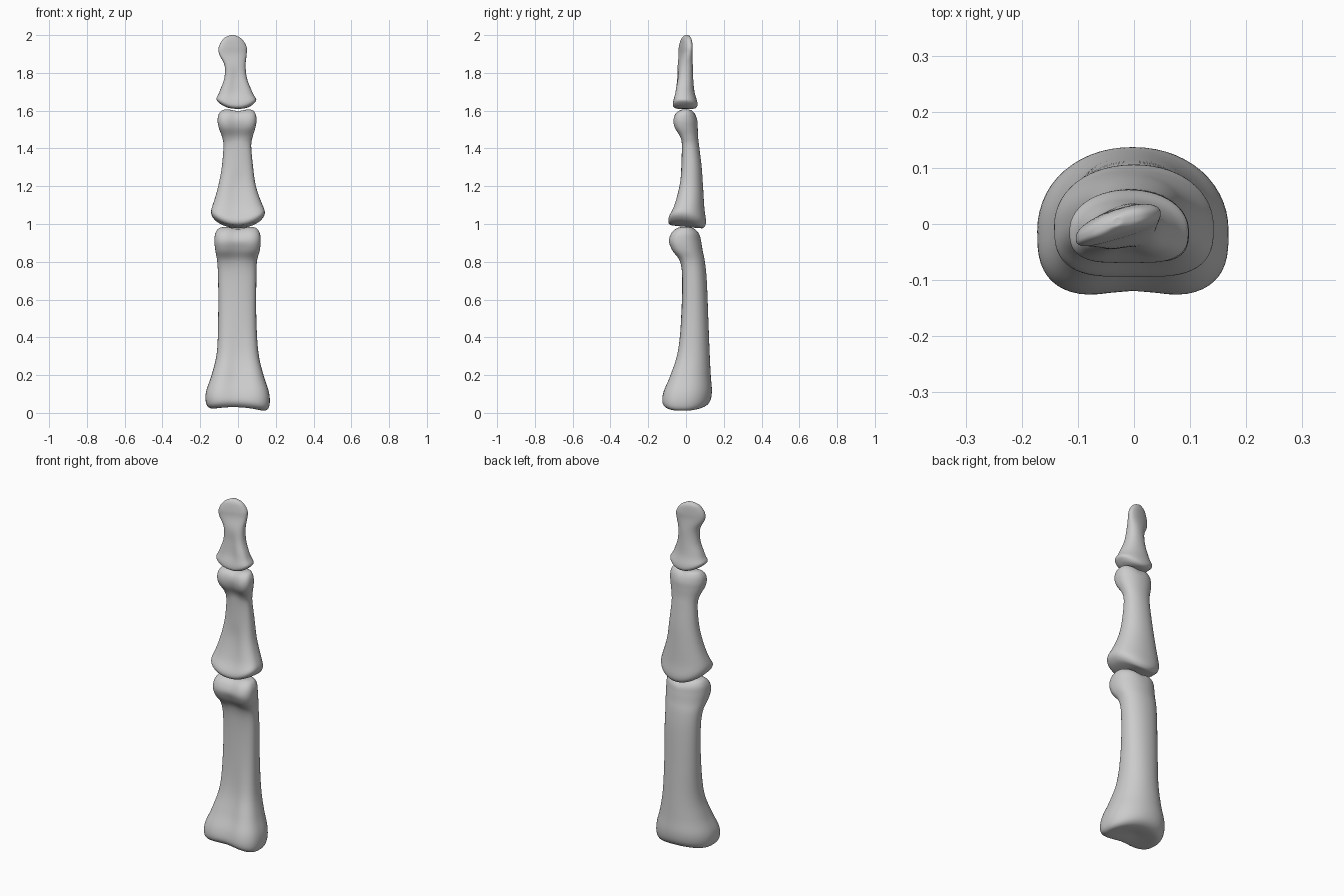
import bpy, bmesh, math

SEGMENTS = 56
STEPS = 5

if "Cube" in bpy.data.objects:
    bpy.data.objects.remove(bpy.data.objects["Cube"])

bone_grey = bpy.data.materials.new("bone_grey")
bone_grey.use_nodes = True
colour = (0.6, 0.6, 0.6, 1)
bone_grey.diffuse_color = colour
bone_grey.node_tree.nodes["Principled BSDF"].inputs["Base Color"].default_value = colour


def spline(keys):
    """Catmull-Rom interpolation through the section keys."""
    out = []
    last = len(keys) - 1
    for i in range(last):
        a, b, c, d = (keys[min(max(i + k, 0), last)] for k in (-1, 0, 1, 2))
        for s in range(STEPS):
            t = s / STEPS
            out.append([q + t / 2 * (r - p + t * (2 * p - 5 * q + 4 * r - w
                        + t * (3 * (q - r) + w - p)))
                        for p, q, r, w in zip(a, b, c, d)])
    return out + [list(keys[last])]


def signed_power(v, n):
    return math.copysign(abs(v) ** (2 / n), v)


def section(key):
    """Ring with a round back and a flatter, grooved palm side."""
    z, left, right, front, back, groove = key
    half = (right - left) / 2
    mid = (right + left) / 2
    waist = front + (back - front) * 0.45
    ring = []
    for i in range(SEGMENTS):
        angle = math.tau * i / SEGMENTS
        c, s = math.cos(angle), math.sin(angle)
        n = 2.1 if s > 0 else 3.0
        u = signed_power(c, n)
        depth = back - waist if s > 0 else waist - front
        y = waist + depth * signed_power(s, n)
        if s < 0:
            y += groove * math.exp(-(u / 0.45) ** 2) * -s
        ring.append((mid + half * u, y, z))
    return ring


def make_bone(name, keys, reshape):
    bm = bmesh.new()
    rings = [[bm.verts.new(reshape(*p)) for p in section(k)] for k in spline(keys)]
    for low, high in zip(rings, rings[1:]):
        for i in range(SEGMENTS):
            j = (i + 1) % SEGMENTS
            bm.faces.new((low[i], low[j], high[j], high[i]))
    bm.faces.new(rings[0][::-1])
    bm.faces.new(rings[-1])
    bmesh.ops.recalc_face_normals(bm, faces=bm.faces)
    for face in bm.faces:
        face.smooth = True
    mesh = bpy.data.meshes.new(name)
    bm.to_mesh(mesh)
    bm.free()
    mesh.materials.append(bone_grey)
    bpy.context.collection.objects.link(bpy.data.objects.new(name, mesh))


def fade(z, start, end):
    """One at start, zero from end onward."""
    t = min(max((z - end) / (start - end), 0), 1)
    return t * t * (3 - 2 * t)


# Lowest bone: hollow socket below, hinge-shaped head above
def shape_lower(x, y, z):
    base = fade(z, 0.02, 0.2)
    head = fade(z, 0.98, 0.88)
    z += base * (0.015 - 0.8 * x * x - 0.04 * x)
    z -= head * 0.012 * math.exp(-(x / 0.04) ** 2)
    return x, y, z


# Middle bone: ridged base that fits the hinge below
def shape_middle(x, y, z):
    z += fade(z, 0.98, 1.15) * (2.2 * x * x - 0.1 * y)
    z -= fade(z, 1.6, 1.52) * 0.01 * math.exp(-(x / 0.035) ** 2)
    return x, y, z


# Tip bone: ridged base and a twisted flat tip
def shape_tip(x, y, z):
    z += fade(z, 1.61, 1.7) * 2.2 * x * x
    y += fade(z, 1.95, 1.7) * 0.3 * (x + 0.03)
    return x, y, z


# Section keys: height, left, right, front, back, groove depth
make_bone("lower_finger_bone", [
    (.02, -.01, .01, -.01, .01, 0),
    (.015, -.1, .1, -.07, .06, 0),
    (.02, -.145, .145, -.11, .1, .01),
    (.05, -.168, .166, -.134, .128, .015),
    (.11, -.17, .165, -.128, .137, .02),
    (.2, -.14, .135, -.092, .131, .02),
    (.32, -.112, .108, -.05, .125, .01),
    (.5, -.105, .097, -.026, .118, 0),
    (.7, -.105, .097, -.02, .11, 0),
    (.8, -.11, .1, -.035, .1, .005),
    (.86, -.12, .115, -.08, .088, .016),
    (.91, -.125, .12, -.098, .08, .016),
    (.955, -.118, .114, -.082, .07, .012),
    (.982, -.09, .088, -.045, .042, 0),
    (.986, -.01, .01, -.01, .01, 0)], shape_lower)

make_bone("middle_finger_bone", [
    (.985, -.01, .01, -.01, .01, 0),
    (.985, -.08, .08, -.06, .07, 0),
    (.99, -.125, .125, -.088, .094, 0),
    (1.02, -.142, .142, -.096, .106, .005),
    (1.09, -.134, .13, -.07, .097, .012),
    (1.2, -.105, .095, -.04, .09, .01),
    (1.3, -.086, .08, -.025, .083, 0),
    (1.41, -.077, .07, -.022, .07, 0),
    (1.46, -.084, .077, -.034, .064, .008),
    (1.51, -.102, .092, -.066, .062, .016),
    (1.55, -.108, .098, -.073, .06, .016),
    (1.585, -.1, .092, -.06, .05, .01),
    (1.605, -.075, .07, -.03, .032, 0),
    (1.608, -.01, .01, -.005, .005, 0)], shape_middle)

make_bone("tip_finger_bone", [
    (1.61, -.015, 0, -.01, .005, 0),
    (1.61, -.06, .045, -.045, .04, 0),
    (1.62, -.1, .08, -.066, .058, 0),
    (1.645, -.115, .097, -.071, .06, .004),
    (1.7, -.098, .075, -.06, .045, .01),
    (1.77, -.073, .048, -.049, .037, .006),
    (1.84, -.071, .04, -.043, .032, 0),
    (1.9, -.1, .046, -.03, .027, 0),
    (1.94, -.101, .045, -.026, .027, 0),
    (1.98, -.078, .02, -.018, .024, 0),
    (1.998, -.045, -.015, -.006, .015, 0),
    (2, -.033, -.027, .002, .008, 0)], shape_tip)
